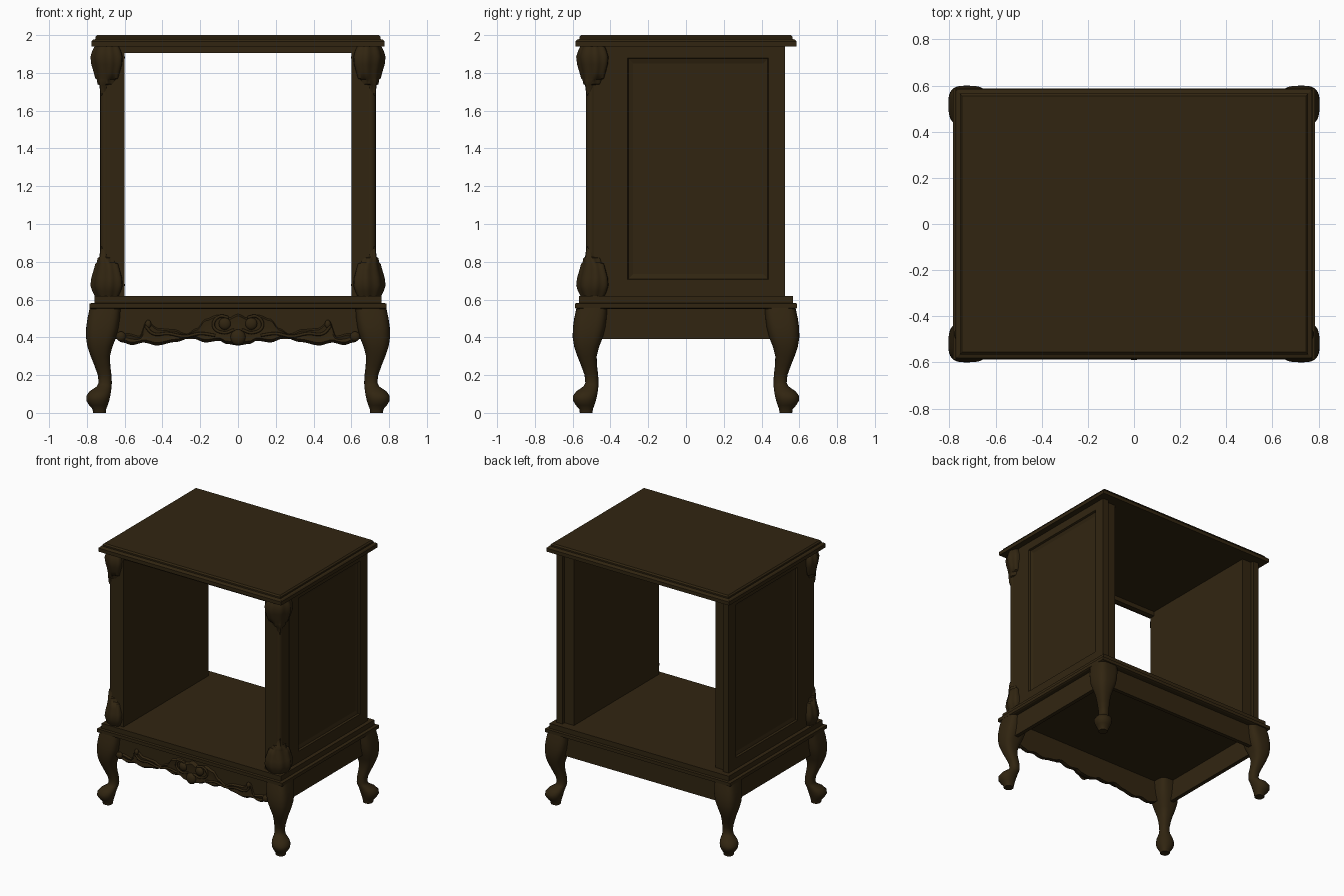
import bpy, bmesh, math
from mathutils import Vector

if "Cube" in bpy.data.objects:
    bpy.data.objects.remove(bpy.data.objects["Cube"])

wood = bpy.data.materials.new("dark walnut")
wood.diffuse_color = (0.031, 0.0185, 0.0055, 1)
wood.use_nodes = True
wood.node_tree.nodes["Principled BSDF"].inputs["Base Color"].default_value = wood.diffuse_color


def finish(name, bm, mirror="", angle=35):
    bmesh.ops.recalc_face_normals(bm, faces=bm.faces)
    me = bpy.data.meshes.new(name)
    bm.to_mesh(me)
    bm.free()
    ob = bpy.data.objects.new(name, me)
    bpy.context.collection.objects.link(ob)
    me.materials.append(wood)
    bpy.ops.object.select_all(action='DESELECT')
    ob.select_set(True)
    bpy.context.view_layer.objects.active = ob
    bpy.ops.object.shade_smooth_by_angle(angle=math.radians(angle))
    if mirror:
        m = ob.modifiers.new("mirror", 'MIRROR')
        m.use_axis = ["x" in mirror, "y" in mirror, False]
        m.use_clip = False
        m.use_mirror_merge = False
    return ob


def loft(name, rings, mirror="", angle=35):
    """Skin equal-length point rings and cap both ends."""
    bm = bmesh.new()
    vs = [[bm.verts.new(p) for p in r] for r in rings]
    n = len(vs[0])
    for a, b in zip(vs, vs[1:]):
        for i in range(n):
            bm.faces.new((a[i], a[(i + 1) % n], b[(i + 1) % n], b[i]))
    bm.faces.new(vs[0])
    bm.faces.new(vs[-1])
    return finish(name, bm, mirror, angle)


def rect_z(hx, hy, z):
    return [(-hx, -hy, z), (hx, -hy, z), (hx, hy, z), (-hx, hy, z)]


def rect_x(y0, y1, z0, z1, x):
    return [(x, y0, z0), (x, y1, z0), (x, y1, z1), (x, y0, z1)]


def box(name, x0, x1, y0, y1, z0, z1, mirror=""):
    return loft(name, [rect_x(y0, y1, z0, z1, x0), rect_x(y0, y1, z0, z1, x1)], mirror)


def wave(knots, x):
    """Smooth height through a few knots."""
    for (xa, za), (xb, zb) in zip(knots, knots[1:]):
        if x <= xb:
            t = max(0, (x - xa) / (xb - xa))
            return za + (zb - za) * t * t * (3 - 2 * t)
    return knots[-1][1]


def blob(name, c, r, mirror="x"):
    bm = bmesh.new()
    bmesh.ops.create_uvsphere(bm, u_segments=20, v_segments=12, radius=1)
    for v in bm.verts:
        v.co = Vector(c) + Vector(v.co[i] * r[i] for i in range(3))
    return finish(name, bm, mirror)


# Moulded top and stepped base
loft("top_board", [rect_z(*r) for r in (
    (.775, .585, 1.94), (.775, .585, 1.967), (.768, .578, 1.975), (.755, .565, 1.979),
    (.755, .565, 1.99), (.745, .555, 2.0))], angle=20)
loft("base_board", [rect_z(*r) for r in (
    (.775, .575, .55), (.785, .587, .555), (.785, .587, .58), (.76, .567, .582), (.76, .567, .62))], angle=20)
box("front_top_rail", -.62, .62, -.53, -.49, 1.905, 1.945)

# Side walls with sunk moulded panel and rebated back edge
loft("side_wall", [rect_x(*r) for r in (
    (-.42, .50, .615, 1.945, .6), (-.42, .50, .615, 1.945, .68), (-.42, .525, .615, 1.945, .68),
    (-.42, .525, .615, 1.945, .73), (-.31, .437, .705, 1.88, .73), (-.305, .432, .71, 1.875, .716),
    (-.28, .41, .735, 1.85, .708))], "x", 15)

# Front posts with notched corner and round bead
post = [(.6, -.40), (.6, -.53), (.697, -.53), (.697, -.495), (.725, -.495), (.725, -.40)]
loft("front_post", [[(x, y, z) for x, y in post] for z in (.615, 1.945)], "x")
ang = [i * math.tau / 16 for i in range(16)]
loft("corner_bead", [[(.702 + .027 * math.cos(a), -.502 + .027 * math.sin(a), z) for a in ang]
                     for z in (.615, 1.945)], "x")

# Carved leaf brackets at the top and bottom of each front post
leaf = [(0, .07, .058), (.03, .086, .07), (.06, .096, .078), (.10, .093, .072), (.14, .08, .062),
        (.175, .068, .056), (.18, .054, .056), (.205, .046, .056), (.21, .03, .054), (.24, .024, .052), (.265, .008, .046)]
s = math.sqrt(.5)


def leaf_ring(z, a, b):
    ring = []
    for i in range(48):
        t = i * math.tau / 48
        k = 1 + .05 * math.cos(8 * t)
        u, v = a * k * math.cos(t), b * k * math.sin(t)
        ring.append((.69 + (u + v) * s, -.49 + (u - v) * s, z))
    return ring


loft("upper_leaf_bracket", [leaf_ring(1.945 - d, a, b) for d, a, b in leaf], "x", 50)
loft("lower_leaf_bracket", [leaf_ring(.615 + d, a, b) for d, a, b in leaf], "x", 50)

# Cabriole legs: height, outer x, inner x, squareness
leg = [(.555, .785, .62, 4), (.50, .797, .625, 3.5), (.45, .804, .632, 3.2), (.40, .805, .645, 3),
       (.35, .797, .665, 2.8), (.30, .78, .678, 2.6), (.25, .76, .676, 2.5), (.20, .742, .67, 2.4),
       (.16, .738, .668, 2.3), (.14, .748, .669, 2.2), (.115, .785, .672, 2.2), (.09, .803, .676, 2.2),
       (.065, .803, .682, 2.2), (.04, .788, .69, 2.2), (.02, .77, .698, 2.4), (0, .767, .70, 2.5)]


def leg_ring(z, out, inn, n):
    c, h = (out + inn) / 2, (out - inn) / 2
    ring = []
    for i in range(32):
        t = i * math.tau / 32
        p = [math.copysign(abs(f) ** (2 / n), f) * h for f in (math.cos(t), math.sin(t))]
        ring.append((c + p[0], -(c - .205) + p[1], z))
    return ring


loft("cabriole_leg", [leg_ring(*r) for r in leg], "xy", 50)

# Plain aprons at the sides and back
box("side_apron", .715, .745, -.46, .46, .39, .555, "x")
box("back_apron", -.66, .66, .51, .54, .39, .555)

# Scalloped front apron
low = [(0, .36), (.06, .368), (.1, .385), (.17, .376), (.25, .40), (.33, .378), (.43, .36),
       (.5, .375), (.56, .362), (.61, .375), (.66, .40)]
high = [(0, .525), (.05, .505), (.11, .52), (.17, .50), (.22, .45), (.27, .42), (.34, .445),
        (.42, .45), (.485, .49), (.52, .41), (.59, .425), (.65, .41)]
xs = [i * .66 / 66 for i in range(-66, 67)]
edge = [(x, wave(low, abs(x))) for x in xs] + [(.66, .555), (-.66, .555)]
loft("front_apron", [[(x, y, z) for x, z in edge] for y in (-.51, -.54)])

# Raised carving that follows the scalloped edge
ribs = []
for x in [i * .64 / 80 for i in range(-80, 81)]:
    lo, hi = wave(low, abs(x)), wave(high, abs(x))
    hi = max(hi, lo + .02)
    y = -.553 - .018 * math.exp(-(x / .12) ** 2)
    e = min(.012, (hi - lo) / 4)
    ribs.append([(x, -.535, lo - .003), (x, y, lo + e), (x, y + .006, (lo + hi) / 2), (x, y, hi - e), (x, -.535, hi)])
loft("apron_carving", ribs, "", 30)

# Rosettes, scroll ends and centre shell
blob("rosette", (.07, -.565, .472), (.032, .018, .032))
blob("scroll_end", (.62, -.55, .405), (.026, .018, .026))
blob("scroll_curl", (.475, -.55, .47), (.016, .014, .022))
blob("center_shell", (0, -.565, .40), (.04, .025, .042), "")


# Slender carved vines
def vine(name, pts, r):
    cu = bpy.data.curves.new(name, 'CURVE')
    cu.dimensions = '3D'
    cu.bevel_depth = r
    cu.bevel_resolution = 2
    cu.resolution_u = 6
    for side in (1, -1):
        sp = cu.splines.new('BEZIER')
        sp.bezier_points.add(len(pts) - 1)
        for b, (x, z) in zip(sp.bezier_points, pts):
            b.co = (side * x, -.554 - .014 * math.exp(-(x / .15) ** 2), z)
            b.handle_left_type = b.handle_right_type = 'AUTO'
    cu.materials.append(wood)
    bpy.context.collection.objects.link(bpy.data.objects.new(name, cu))


vine("upper_vine", [(.02, .44), (.08, .425), (.13, .46), (.10, .51), (.05, .505)], .008)
vine("lower_vine", [(.12, .41), (.2, .42), (.28, .405), (.37, .42), (.45, .42), (.49, .46)], .008)
